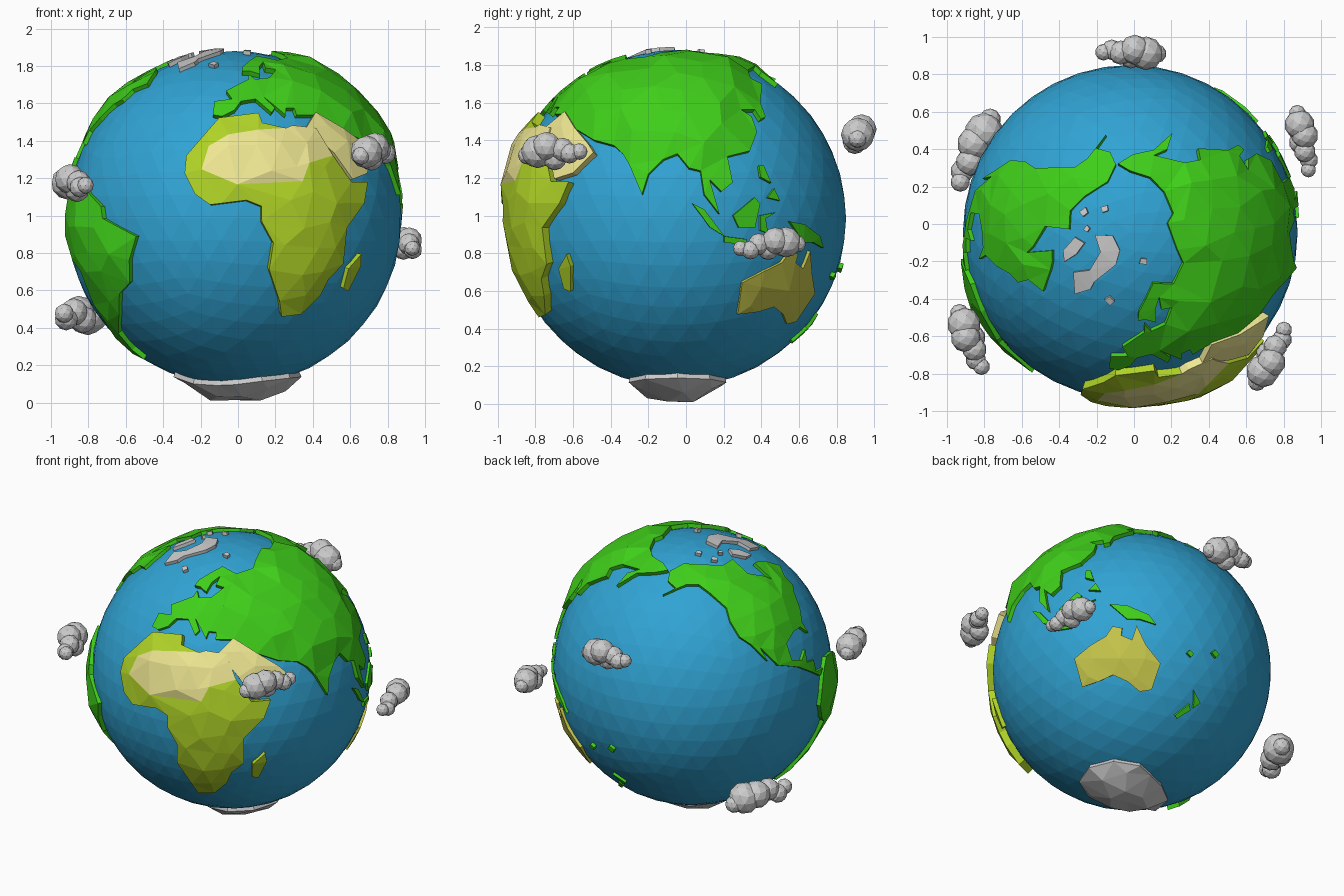
import bpy, bmesh, math, random
from mathutils import Vector
from mathutils.geometry import delaunay_2d_cdt, intersect_point_line

if "Cube" in bpy.data.objects:
    bpy.data.objects.remove(bpy.data.objects["Cube"])

random.seed(4)
C = Vector((-0.02, -0.045, 0.985))   # globe centre
R = 0.895                            # ocean radius


def material(name, rgb):
    m = bpy.data.materials.new(name)
    m.diffuse_color = (*rgb, 1)
    m.use_nodes = True
    m.node_tree.nodes["Principled BSDF"].inputs["Base Color"].default_value = m.diffuse_color
    return m


OCEAN = material("ocean_blue", (0.03, 0.37, 0.66))
GREEN = material("land_green", (0.05, 0.62, 0.01))
LIME = material("savanna_lime", (0.43, 0.65, 0.02))
SAND = material("desert_sand", (0.86, 0.80, 0.29))
OLIVE = material("outback_olive", (0.56, 0.56, 0.07))


def link(name, bm, mats=()):
    me = bpy.data.meshes.new(name)
    bm.to_mesh(me)
    bm.free()
    for m in mats:
        me.materials.append(m)
    ob = bpy.data.objects.new(name, me)
    bpy.context.collection.objects.link(ob)
    return ob


def direction(lon, lat):
    a, b = math.radians(lon), math.radians(lat)
    return Vector((math.cos(b) * math.sin(a), -math.cos(b) * math.cos(a), math.sin(b)))


def edge_distance(p, loop):
    best = 9
    for a, b in zip(loop, loop[1:] + loop[:1]):
        q, t = intersect_point_line(p, a, b)
        t = min(1, max(0, t))
        best = min(best, (p - (a + (b - a) * t)).length)
    return best


def inside(p, loop):
    hit = False
    for a, b in zip(loop, loop[1:] + loop[:1]):
        if (a.y > p.y) != (b.y > p.y) and p.x < a.x + (b.x - a.x) * (p.y - a.y) / (b.y - a.y):
            hit = not hit
    return hit


def land(name, outline, mats=(), edge=0.915, peak=0.935, step=0.17, patch=(), jitter=0.006):
    """Raised faceted plate on the globe from a longitude / latitude outline."""
    dirs = [direction(*p) for p in outline]
    mid = sum(dirs, Vector()).normalized()
    rot = mid.to_track_quat('Z', 'Y')
    inv = rot.inverted()

    def flat(d):
        v = inv @ d
        return Vector((v.x, v.y)).normalized() * math.acos(max(-1, min(1, v.z)))

    def ball(p):
        a = p.length
        s = math.sin(a) / a if a > 1e-9 else 1
        return rot @ Vector((p.x * s, p.y * s, math.cos(a)))

    loop = [flat(d) for d in dirs]
    cut = [flat(direction(*p)) for p in patch]
    pts = loop + cut
    n, m = len(loop), len(cut)
    edges = [(i, (i + 1) % n) for i in range(n)] + [(n + i, n + (i + 1) % m) for i in range(m)]
    k = int(1.3 / step)
    for i in range(-k, k + 1):
        for j in range(-k, k + 1):
            p = Vector(((i + 0.5 * (j % 2)) * step, j * step * 0.87))
            p += Vector((random.uniform(-.2, .2), random.uniform(-.2, .2))) * step
            if edge_distance(p, loop) > 0.3 * step and (not cut or edge_distance(p, cut) > 0.3 * step):
                pts.append(p)
    vs, _, fs = delaunay_2d_cdt(pts, edges, [], 1, 1e-4)[:3]
    bm = bmesh.new()
    top = []
    for p in vs:
        t = min(1, edge_distance(p, loop) / 0.12)
        r = edge + (peak - edge) * t + random.uniform(-jitter, jitter) * t
        top.append(bm.verts.new(C + ball(p) * r))
    for f in fs:
        face = bm.faces.new([top[i] for i in f])
        if cut and inside(sum((vs[i] for i in f), Vector((0, 0))) / 3, cut):
            face.material_index = 1
    # side walls down into the ocean
    rim = [e for e in bm.edges if e.is_boundary]
    ext = bmesh.ops.extrude_edge_only(bm, edges=rim)
    for v in ext["geom"]:
        if isinstance(v, bmesh.types.BMVert):
            v.co = C + (v.co - C).normalized() * 0.87
    bmesh.ops.delete(bm, geom=[v for v in bm.verts if not v.link_faces], context='VERTS')
    bmesh.ops.recalc_face_normals(bm, faces=bm.faces)
    return link(name, bm, mats)


def islet(name, lon, lat, size, mats=(), **kw):
    s = size / math.cos(math.radians(lat))
    land(name, [(lon - s, lat), (lon - .2 * s, lat + size), (lon + s, lat + .3 * size),
                (lon + .4 * s, lat - .8 * size)], mats, **kw)


# ocean
bm = bmesh.new()
bmesh.ops.create_icosphere(bm, subdivisions=4, radius=R)
bmesh.ops.translate(bm, verts=bm.verts, vec=C)
link("ocean", bm, [OCEAN])

# africa with its desert patch
land("africa", [(-6, 35), (10, 37), (11, 33), (20, 31), (23, 32), (33, 31), (34, 28), (37, 21),
                (43, 12), (51, 12), (48, 5), (40, -3), (40, -15), (35, -20), (33, -26), (27, -33),
                (19, -34), (17, -28), (12, -17), (13, -8), (9, -1), (9, 4), (4, 6), (-4, 5),
                (-8, 4.5), (-13, 8), (-17, 15), (-17, 21), (-10, 30)],
     [LIME, SAND], 0.94, 0.96,
     patch=[(-11, 16), (-9, 24), (-2, 28), (9, 30), (20, 31), (23, 32), (33, 31), (34, 28),
            (37, 21), (26, 18), (23, 12), (1, 11)])
land("madagascar", [(49, -12), (50, -16), (47, -25), (44, -24), (44, -17)], [LIME], 0.92, 0.93)
land("arabia", [(29, 31.5), (36, 37.5), (47, 31), (56, 25), (59, 22), (52, 15), (44, 13), (38, 22)],
     [SAND], 0.935, 0.95)

# europe and asia as one plate
EUROPE = [(47, 31), (36, 37), (27, 37), (27, 40), (23, 40), (22, 37), (14, 45), (18, 40), (16, 38),
          (10, 44), (3, 43), (0, 39), (-5, 36.5), (-9, 37), (-9, 43), (-1, 44), (-4, 48), (8, 54),
          (9, 57), (12, 54), (21, 55), (29, 60), (22, 61), (24, 65.5), (18, 62), (16, 57),
          (10, 59), (5, 59), (6, 62), (14, 67), (24, 71), (40, 67)]
ASIA = [(60, 69), (70, 73), (104, 77), (114, 74), (140, 72), (160, 70), (180, 69), (190, 66),
        (178, 63), (164, 60), (157, 51), (156, 58), (163, 62), (142, 59), (136, 54), (141, 51),
        (130, 42), (129, 36), (126, 35), (125, 39), (118, 39), (122, 36), (122, 30), (117, 23),
        (108, 21), (109, 12), (105, 9), (101, 13), (104, 1.5), (99, 8), (98, 16), (94, 17),
        (90, 22), (85, 20), (80, 15), (78, 8), (73, 18), (70, 22), (66, 25), (57, 27)]
land("eurasia", EUROPE + ASIA, [GREEN], 0.92, 0.955, 0.19)

# the americas
land("north_america", [(-168, 66), (-156, 71), (-128, 70), (-110, 68), (-93, 69), (-94, 60), (-82, 55),
                       (-79, 52), (-77, 62), (-70, 61), (-65, 59), (-56, 52), (-65, 49), (-66, 44),
                       (-71, 42), (-76, 36), (-81, 31), (-80, 26), (-84, 30), (-90, 30), (-97, 27),
                       (-97, 20), (-91, 18), (-87, 21), (-88, 16), (-83, 15), (-83, 10), (-77, 9),
                       (-80, 7), (-86, 11), (-94, 16), (-105, 20), (-112, 29), (-110, 23), (-116, 31),
                       (-121, 35), (-124, 42), (-124, 48), (-133, 56), (-140, 60), (-150, 60),
                       (-166, 54), (-158, 58), (-166, 61)], [GREEN], 0.915, 0.935)
land("south_america", [(-77, 8), (-72, 12), (-62, 10), (-51, 4), (-50, 0), (-35, -6), (-39, -14),
                       (-41, -22), (-48, -26), (-54, -34), (-65, -42), (-67, -50), (-66, -55),
                       (-73, -52), (-74, -44), (-71, -30), (-70, -18), (-76, -14), (-81, -6),
                       (-80, 1)], [GREEN], 0.92, 0.943)

# oceania
land("australia", [(114, -22), (122, -18), (129, -15), (132, -11), (136, -12), (135.5, -15),
                   (140, -17), (142, -11), (146, -19), (153, -26), (150, -37), (144, -38),
                   (138, -34), (131, -31), (124, -33), (115, -34)], [OLIVE], 0.912, 0.922)
ISLANDS = {
    "new_guinea": [(131, -1), (138, -2), (147, -6), (150, -10), (143, -8), (138, -8)],
    "borneo": [(109, 1), (117, 7), (119, 5), (117, -3), (111, -3)],
    "sumatra": [(95, 5), (99, 3), (106, -6), (101, -3)],
    "java": [(106, -6), (114, -7), (114, -9), (106, -8)],
    "sulawesi": [(119, 1), (125, 2), (121, 0), (122, -5), (119, -4)],
    "philippines_north": [(120, 18), (122, 18), (124, 12), (120, 14)],
    "philippines_south": [(125, 10), (127, 6), (122, 7)],
    "zealand_north": [(172, -34), (178, -38), (175, -41), (174, -38)],
    "zealand_south": [(172, -40), (174, -42), (168, -47), (166, -46)],
}
for name, outline in ISLANDS.items():
    land(name, outline, [GREEN], 0.91, 0.92)
islet("pacific_isle_a", 178, -17, 1.8, [GREEN])
islet("pacific_isle_b", 166, -20, 1.5, [GREEN])

# polar ice
land("greenland", [(-86, 78), (-80, 84), (-30, 83), (-24, 78), (-36, 69), (-35, 66), (-42, 61),
                   (-55, 66), (-47, 71), (-57, 78)], (), 0.915, 0.95, 0.12)
land("baffin", [(-85, 71), (-77, 74), (-68, 70), (-66, 65), (-75, 66)])
for i, (lon, lat, s) in enumerate([(-114, 72.5, 1.6), (-133, 78, 1.5), (24, 79, 1.5), (-17, 65, 1.7), (-95, 75, 1.2)]):
    islet("arctic_isle_%d" % i, lon, lat, s)
land("antarctica", [(0, -75), (30, -71), (60, -68), (90, -67), (120, -68), (150, -71), (170, -75),
                    (-150, -77), (-100, -73), (-65, -67), (-60, -74), (-25, -76)],
     (), 0.92, 0.975, 0.15, jitter=0.01)

# clouds: chains of faceted balls (along, up, outward, radius)
PUFFS = [(.05, -.02, 0, .05), (.22, 0, 0, .09), (.40, .02, .02, .08), (.46, -.03, -.02, .065),
         (.62, .01, 0, .065), (.76, -.015, .015, .055), (.89, 0, 0, .045)]
CLOUDS = [((-.94, -.46, 1.18), (-.80, -.80, 1.16), 1.0),
          ((-.76, .58, .46), (-.95, .18, .48), 1.15),
          ((.65, -.86, 1.34), (.82, -.53, 1.34), .98),
          ((.87, .61, .87), (.94, .25, .82), .9),
          ((.14, .91, 1.43), (-.20, .92, 1.43), 1.0)]
for i, (a, b, s) in enumerate(CLOUDS):
    a, b = Vector(a), Vector(b)
    out = ((a + b) / 2 - C).normalized()
    bm = bmesh.new()
    for t, up, o, r in PUFFS:
        ball = bmesh.ops.create_icosphere(bm, subdivisions=2, radius=r * s)["verts"]
        bmesh.ops.translate(bm, verts=ball, vec=a.lerp(b, t) + Vector((0, 0, up * s)) + out * o * s)
    link("cloud_%d" % (i + 1), bm)
